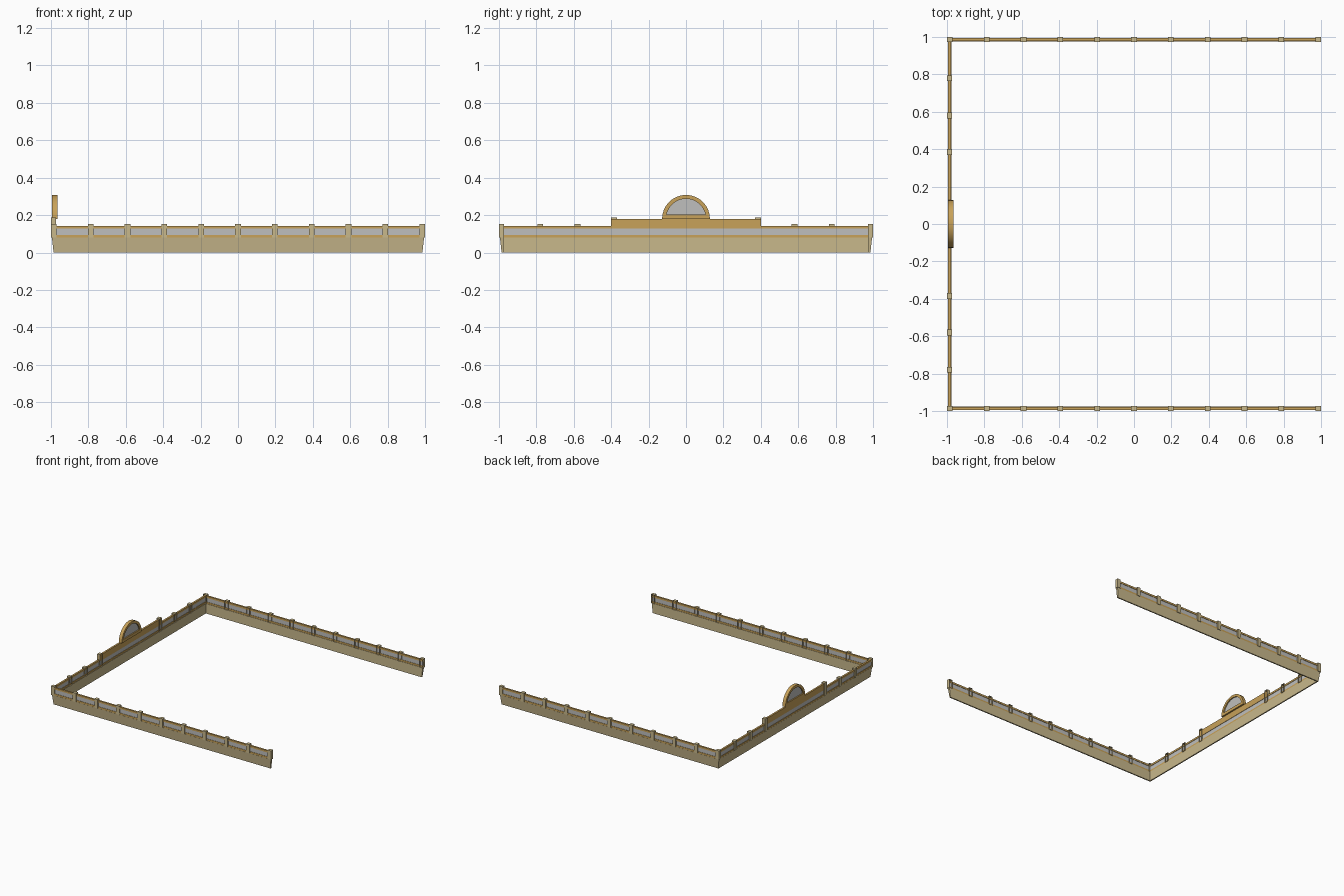
import bpy, bmesh, math
from mathutils import Vector

if "Cube" in bpy.data.objects:
    bpy.data.objects.remove(bpy.data.objects["Cube"])

def mat(name, c):
    m = bpy.data.materials.new(name)
    m.diffuse_color = (*c, 1)
    m.use_nodes = True
    m.node_tree.nodes["Principled BSDF"].inputs["Base Color"].default_value = m.diffuse_color
    return m

STONE = mat("beige stone", (0.58, 0.48, 0.26))
GOLD = mat("gold trim", (0.58, 0.36, 0.10))
GREY = mat("grey panel", (0.52, 0.52, 0.51))

# a = along the wall, d = distance out from the centre
SIDES = {
    "front": lambda a, d, z: Vector((a, -d, z)),
    "back": lambda a, d, z: Vector((a, d, z)),
    "left": lambda a, d, z: Vector((-d, a, z)),
}

def finish(bm, name, material):
    bmesh.ops.recalc_face_normals(bm, faces=bm.faces)
    me = bpy.data.meshes.new(name)
    bm.to_mesh(me)
    bm.free()
    me.materials.append(material)
    ob = bpy.data.objects.new(name, me)
    bpy.context.collection.objects.link(ob)
    return ob

def block(bm, side, a0, a1, d0, d1, z0, z1, flare=0.0, open_inside=False):
    """Box; its foot is drawn in by flare at the ends and outer face."""
    P = SIDES[side]
    f = flare
    pts = [(a0 + f, d0, z0), (a1 - f, d0, z0), (a1 - f, d1 - f, z0), (a0 + f, d1 - f, z0),
           (a0, d0, z1), (a1, d0, z1), (a1, d1, z1), (a0, d1, z1)]
    v = [bm.verts.new(P(*p)) for p in pts]
    quads = [(0, 3, 2, 1), (4, 5, 6, 7), (1, 2, 6, 5), (2, 3, 7, 6), (3, 0, 4, 7)]
    if not open_inside:
        quads.append((0, 1, 5, 4))
    for q in quads:
        bm.faces.new([v[i] for i in q])

def single(name, material, *args, **kw):
    bm = bmesh.new()
    block(bm, *args, **kw)
    return finish(bm, name, material)

# Three walls: flared base, lower band, grey panel, cap
for s in SIDES:
    single(s + "_wall_base", STONE, s, -0.995, 0.995, 0.976, 0.995, 0, 0.08, flare=0.009)
    single(s + "_lower_band", GOLD, s, -0.993, 0.993, 0.979, 0.994, 0.08, 0.094)
    single(s + "_panel", GREY, s, -0.991, 0.991, 0.982, 0.991, 0.094, 0.128)
    single(s + "_cap", GOLD, s, -0.993, 0.993, 0.979, 0.994, 0.128, 0.143)

# Posts clasping the walls, open on the inner side
STEP = 0.197
for s in SIDES:
    bm = bmesh.new()
    if s == "left":
        spots = [(k * a, h) for k in (-1, 1)
                 for a, h in ((0.78, 0.153), (0.58, 0.153), (0.385, 0.187))]
    else:
        spots = [(i * STEP, 0.153) for i in range(-5, 6)]
    for a, top in spots:
        block(bm, s, a - 0.015, a + 0.015, 0.973, 1.0, 0.08, top, open_inside=True)
    finish(bm, s + "_posts", STONE)

# Raised plinth under the arch
single("arch_plinth", GOLD, "left", -0.4, 0.4, 0.979, 0.994, 0.14, 0.178)

# Arched frame with a half-round opening
def arc(r, base, n=16):
    t0 = math.asin((base - 0.18) / r)
    ts = [t0 + (math.pi - 2 * t0) * i / n for i in range(n + 1)]
    return [(r * math.cos(t), 0.18 + r * math.sin(t)) for t in ts]

outer, inner = arc(0.128, 0.178), arc(0.107, 0.202)
D0, D1 = 0.966, 0.994
P = SIDES["left"]
bm = bmesh.new()
rings = {(k, d): [bm.verts.new(P(a, d, z)) for a, z in pts]
         for k, pts in (("o", outer), ("i", inner)) for d in (D0, D1)}
n = len(outer)
for i in range(n):
    j = (i + 1) % n
    for p, q in ((("o", D0), ("i", D0)), (("i", D0), ("i", D1)),
                 (("i", D1), ("o", D1)), (("o", D1), ("o", D0))):
        bm.faces.new([rings[p][i], rings[p][j], rings[q][j], rings[q][i]])
frame = finish(bm, "arch_frame", GOLD)
bpy.context.view_layer.objects.active = frame
frame.select_set(True)
bpy.ops.object.shade_smooth_by_angle(angle=math.radians(30))

# Grey infill of the arch
bm = bmesh.new()
f0 = bm.faces.new([bm.verts.new(P(a, 0.976, z)) for a, z in inner])
ext = bmesh.ops.extrude_face_region(bm, geom=[f0], use_keep_orig=True)
for v in ext["geom"]:
    if isinstance(v, bmesh.types.BMVert):
        v.co.x -= 0.008
finish(bm, "arch_panel", GREY)
